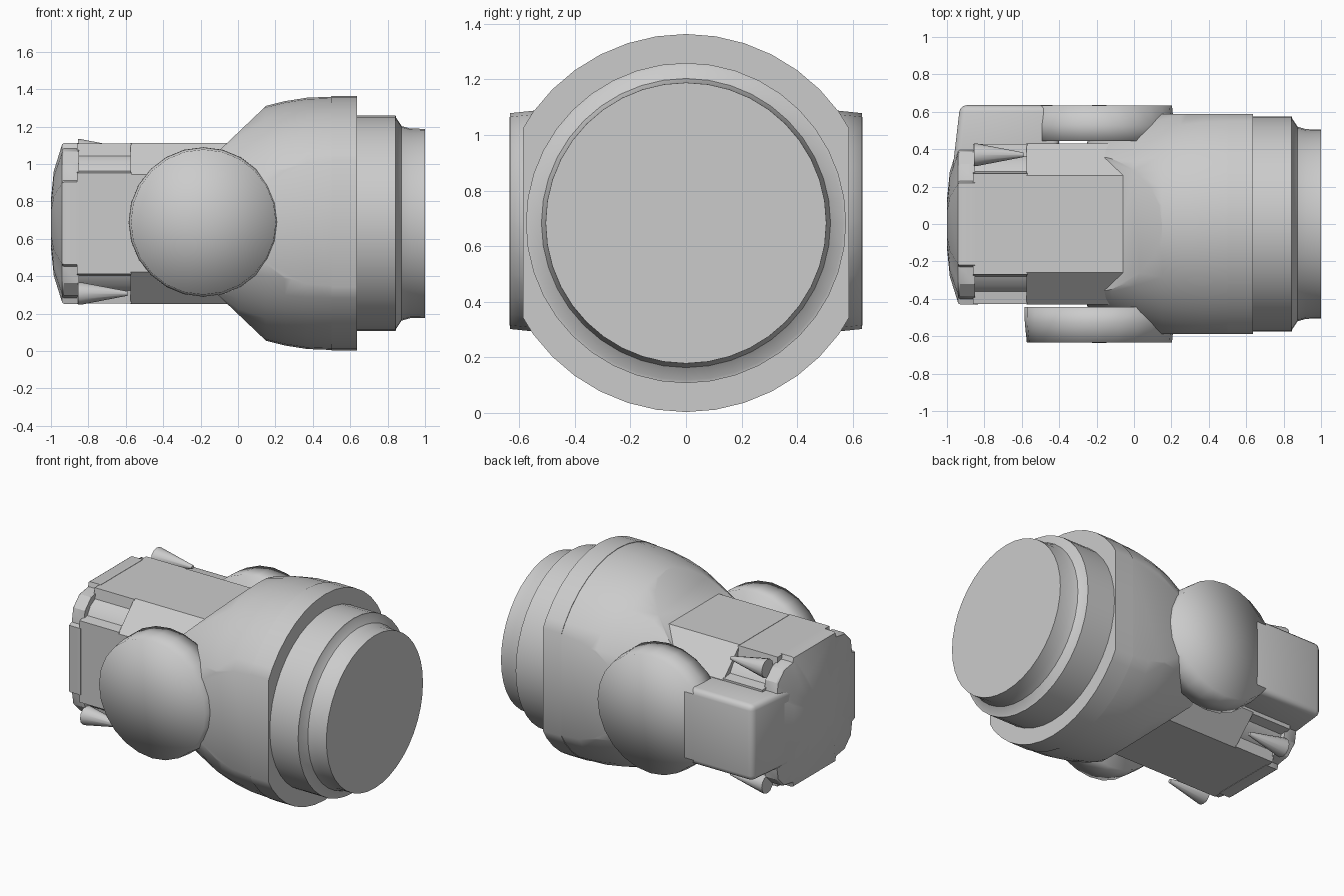
import bpy, bmesh, math
from mathutils import Vector

if "Cube" in bpy.data.objects:
    bpy.data.objects.remove(bpy.data.objects["Cube"])

CZ = 0.683  # height of the main axis


def finish(name, bm, angle=35):
    bmesh.ops.recalc_face_normals(bm, faces=bm.faces)
    me = bpy.data.meshes.new(name)
    bm.to_mesh(me)
    bm.free()
    ob = bpy.data.objects.new(name, me)
    bpy.context.collection.objects.link(ob)
    bpy.ops.object.select_all(action='DESELECT')
    ob.select_set(True)
    bpy.context.view_layer.objects.active = ob
    bpy.ops.object.shade_smooth_by_angle(angle=math.radians(angle))
    return ob


def loft(sections, outline, y=0.0, z=CZ):
    """Closed solid along x: sections are (x, scale) of a y/z outline."""
    bm = bmesh.new()
    rings = [[bm.verts.new((x, y + a * s, z + b * s)) for a, b in outline]
             for x, s in sections]
    n = len(outline)
    for r0, r1 in zip(rings, rings[1:]):
        for i in range(n):
            j = (i + 1) % n
            bm.faces.new((r0[i], r0[j], r1[j], r1[i]))
    bm.faces.new(rings[0])
    bm.faces.new(rings[-1])
    return bm


def circle(n):
    return [(math.cos(2 * math.pi * i / n), math.sin(2 * math.pi * i / n)) for i in range(n)]


def four_way(quadrant):
    """Repeat corner points around the four quarter turns."""
    pts = []
    for k in range(4):
        for a, b in quadrant:
            for _ in range(k):
                a, b = -b, a
            pts.append((a, b))
    return pts


def slice_off(bm, point, normal):
    bmesh.ops.bisect_plane(bm, geom=bm.verts[:] + bm.edges[:] + bm.faces[:],
                           plane_co=Vector(point), plane_no=Vector(normal), clear_outer=True)
    bmesh.ops.holes_fill(bm, edges=[e for e in bm.edges if e.is_boundary])


def flat_sides(bm):
    for s in (-1, 1):
        slice_off(bm, (0, s * 0.587, 0), (0, s, 0))


# domed housing with flat sides and sloped cuts above and below
bm = loft([(-0.25, 0.44), (-0.12, 0.51), (0.0, 0.565), (0.15, 0.628), (0.25, 0.653),
           (0.37, 0.672), (0.5, 0.677)], circle(40))
flat_sides(bm)
for s in (-1, 1):
    slice_off(bm, (0.15, 0, CZ + s * 0.628), (-0.2, 0, s * 0.21))
finish("housing_dome", bm)

# front flange
bm = loft([(0.5, 0.68), (0.636, 0.68)], circle(40))
flat_sides(bm)
finish("front_flange", bm)

# stepped front barrel
finish("front_barrel", loft([(0.6, 0.576), (0.843, 0.576), (0.845, 0.565), (0.875, 0.52),
                             (0.92, 0.507), (1.0, 0.505)], circle(40)))

# eight-sided middle body
octagon = four_way([(0.43, 0.26), (0.26, 0.43)])
finish("middle_body", loft([(-0.575, 1), (0.2, 1)], octagon), 30)

# rear grip with notched corners
notched = four_way([(0.428, 0.27), (0.36, 0.28), (0.33, 0.33), (0.28, 0.36), (0.27, 0.428)])
finish("rear_grip", loft([(-0.86, 1), (-0.57, 1)], notched), 30)

# bulged rear cap
cap = four_way([(0.43, 0.22), (0.40, 0.23), (0.385, 0.32), (0.32, 0.385), (0.23, 0.40), (0.22, 0.43)])
finish("rear_cap", loft([(-1.0, 0.3), (-0.985, 0.65), (-0.94, 0.985), (-0.93, 1), (-0.85, 1)], cap))

# round side covers
for side, s in (("front", -1), ("back", 1)):
    bm = bmesh.new()
    rings = []
    for y, r in ((0.445, 0.4), (0.53, 0.399), (0.634, 0.388)):
        rings.append([bm.verts.new((-0.185 + r * a, s * y, 0.69 + r * b)) for a, b in circle(24)])
    for r0, r1 in zip(rings, rings[1:]):
        for i in range(24):
            j = (i + 1) % 24
            bm.faces.new((r0[i], r0[j], r1[j], r1[i]))
    bm.faces.new(rings[0])
    centre = bm.verts.new((-0.185, s * 0.635, 0.69))
    for i in range(24):
        bm.faces.new((rings[-1][i], rings[-1][(i + 1) % 24], centre))
    finish(side + "_side_cover", bm, 180)

# side box behind the back cover
bm = bmesh.new()
bmesh.ops.create_cube(bm, size=1)
for v in bm.verts:
    outer = v.co.y > 0
    v.co = Vector(((-0.93 if outer else -0.975) if v.co.x < 0 else -0.4,
                   0.635 if outer else 0.25, 0.69 + v.co.z * 0.5))
bmesh.ops.bevel(bm, geom=bm.edges[:], offset=0.035, segments=3, affect='EDGES', profile=0.5)
finish("side_box", bm)

# tapered latches in the grip corners
for i, (y, z) in enumerate(((0.37, 0.39), (0.37, -0.375), (-0.37, -0.375))):
    finish("latch_%d" % (i + 1), loft([(-0.855, 0.06), (-0.84, 0.06), (-0.59, 0.012)],
                                      circle(12), y, CZ + z))
